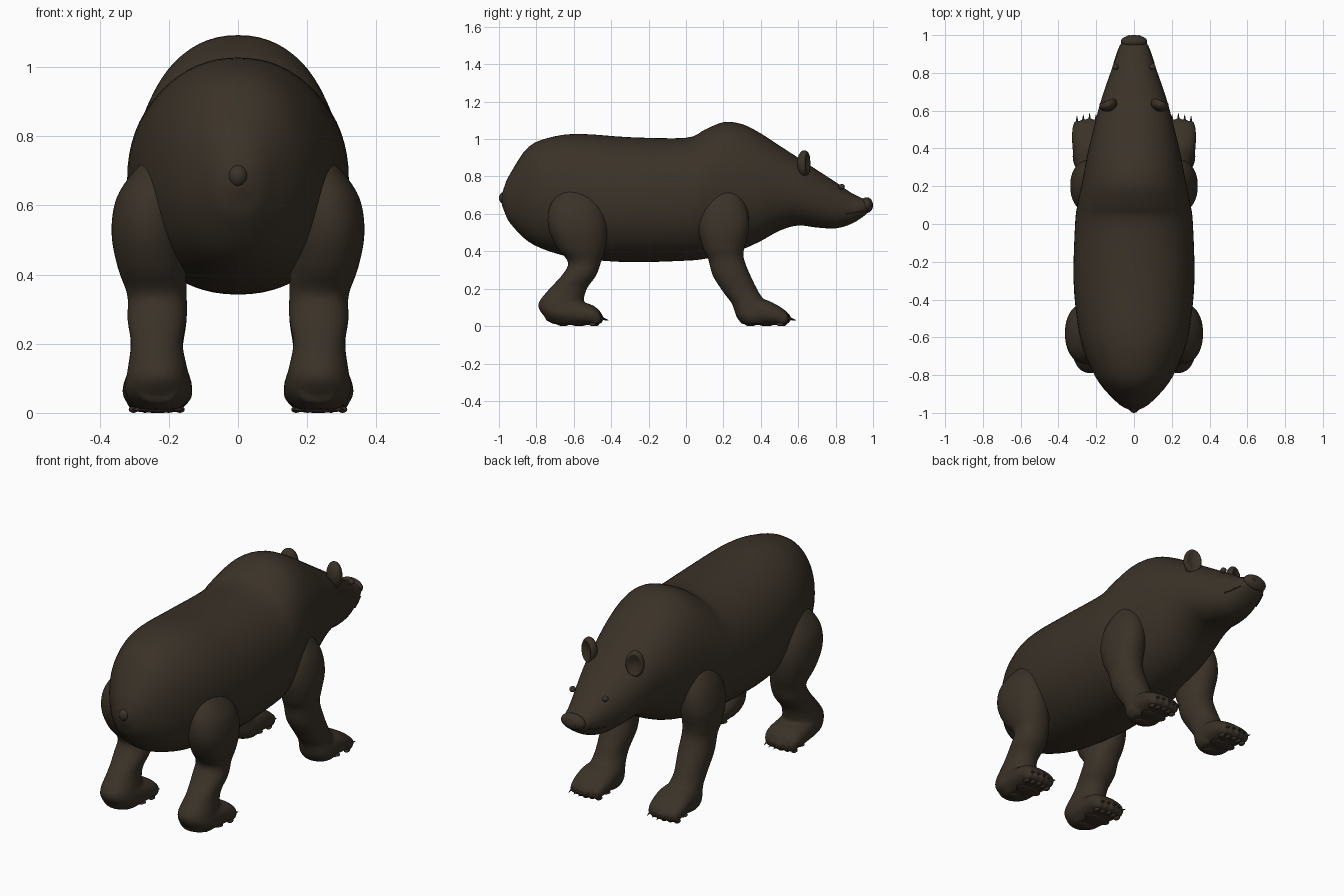
import bpy, bmesh, math
from mathutils import Matrix, Vector

cube = bpy.data.objects.get("Cube")
if cube:
    bpy.data.objects.remove(cube)


def material(name, color):
    m = bpy.data.materials.new(name)
    m.use_nodes = True
    m.diffuse_color = (*color, 1)
    m.node_tree.nodes["Principled BSDF"].inputs["Base Color"].default_value = (*color, 1)
    return m


fur = material("dark brown fur", (0.043, 0.032, 0.021))
pad_skin = material("dark paw pad", (0.045, 0.029, 0.02))


def spline(rows, steps):
    """Smooth the rows of section sizes with a Catmull-Rom curve."""
    out = []
    for i in range(len(rows) - 1):
        a, b, c, d = (Vector(rows[min(max(i + k, 0), len(rows) - 1)]) for k in (-1, 0, 1, 2))
        for s in range(steps):
            t = s / steps
            out.append(b + (c - a) * t / 2 + (a * 2 - b * 5 + c * 4 - d) * t * t / 2
                       + (b * 3 - a - c * 3 + d) * t ** 3 / 2)
    return out + [Vector(rows[-1])]


def loft(bm, rows, axis, steps=4, sides=40, power=2.15):
    """Skin rounded sections: position, x range, then range on the other axis."""
    rings = []
    for t, x0, x1, lo, hi in spline(rows, steps):
        ring = []
        for k in range(sides):
            a = math.tau * k / sides
            c, s = math.cos(a), math.sin(a)
            u = math.copysign(abs(c) ** (2 / power), c)
            v = math.copysign(abs(s) ** (2 / power), s)
            x, w = (x0 + x1) / 2 + u * (x1 - x0) / 2, (lo + hi) / 2 + v * (hi - lo) / 2
            ring.append(bm.verts.new((x, t, w) if axis == "Y" else (x, w, t)))
        rings.append(ring)
    for r, q in zip(rings, rings[1:]):
        for k in range(sides):
            n = (k + 1) % sides
            bm.faces.new((r[k], r[n], q[n], q[k]))
    bm.faces.new(rings[0])
    bm.faces.new(rings[-1])


def ball(bm, center, radii, turn=Matrix(), detail=16):
    m = Matrix.Translation(center) @ turn @ Matrix.Diagonal((*radii, 1))
    return bmesh.ops.create_uvsphere(bm, u_segments=detail * 2, v_segments=detail,
                                     radius=1, matrix=m)["verts"]


def finish(bm, name, mat=fur, mirror=False, blend=0):
    bmesh.ops.recalc_face_normals(bm, faces=bm.faces)
    for f in bm.faces:
        f.smooth = True
    mesh = bpy.data.meshes.new(name)
    bm.to_mesh(mesh)
    bm.free()
    mesh.materials.append(mat)
    ob = bpy.data.objects.new(name, mesh)
    bpy.context.collection.objects.link(ob)
    if blend:
        r = ob.modifiers.new("blend", "REMESH")
        r.mode, r.voxel_size, r.use_smooth_shade = "VOXEL", blend, True
        s = ob.modifiers.new("soften", "SMOOTH")
        s.factor, s.iterations = 0.5, 5
    if mirror:
        m = ob.modifiers.new("both sides", "MIRROR")
        m.use_clip = m.use_mirror_merge = False
    return ob


# Body and head in one skin: y, half width, bottom, top
torso = [(-.985, .02, .65, .70), (-.97, .055, .61, .75), (-.94, .095, .55, .815),
         (-.84, .185, .45, .96), (-.7, .255, .39, 1.015), (-.55, .295, .36, 1.027),
         (-.3, .32, .342, 1.01), (0, .312, .35, 1.007), (.1, .3, .36, 1.05),
         (.2, .28, .38, 1.09), (.3, .26, .41, 1.08), (.4, .24, .455, 1.03),
         (.5, .215, .51, .965), (.6, .19, .538, .9), (.7, .16, .527, .835),
         (.8, .125, .523, .77), (.88, .097, .545, .715), (.94, .077, .58, .685),
         (.97, .06, .605, .675)]
bm = bmesh.new()
loft(bm, [(y, -w, w, lo, hi) for y, w, lo, hi in torso], "Y", sides=64)
finish(bm, "body_and_head")

# Tail nub
bm = bmesh.new()
ball(bm, (0, -.965, .685), (.03, .035, .035))
finish(bm, "tail")

# Nose with nostrils
bm = bmesh.new()
ball(bm, (0, .966, .647), (.07, .034, .042))
finish(bm, "nose")
bm = bmesh.new()
ball(bm, (.025, .995, .645), (.01, .005, .008), detail=8)
finish(bm, "nostrils", mirror=True)

# Eyes
bm = bmesh.new()
ball(bm, (.098, .832, .745), (.016, .017, .015), detail=10)
finish(bm, "eyes", mirror=True)

# Ears with hollowed fronts
bm = bmesh.new()
turn = Matrix.Rotation(-.35, 4, "Z")
for v in ball(bm, (0, 0, 0), (.048, .036, .07), detail=20):
    rim = (v.co.x / .048) ** 2 + (v.co.z / .07) ** 2
    if v.co.y > 0 and rim < .6:
        v.co.y *= .15 + rim
bmesh.ops.transform(bm, matrix=Matrix.Translation((.137, .632, .87)) @ turn, verts=bm.verts)
finish(bm, "ears", mirror=True)

# Mouth creases
curve = bpy.data.curves.new("mouth", "CURVE")
curve.dimensions, curve.bevel_depth = "3D", .003
for side in (-1, 1):
    line = curve.splines.new("POLY")
    line.points.add(2)
    for p, (x, y, z) in zip(line.points, [(.107, .85, .6), (.09, .9, .605), (.073, .945, .615)]):
        p.co = (side * x, y, z, 1)
mouth = bpy.data.objects.new("mouth", curve)
curve.materials.append(fur)
bpy.context.collection.objects.link(mouth)


def leg_pair(name, leg, foot, toe_y):
    # Leg, foot and toes blended into one skin
    bm = bmesh.new()
    loft(bm, leg, "Z")
    loft(bm, foot, "Y", power=2.4)
    toes = [(.168 + i * .0335, toe_y - .007 * abs(i - 2)) for i in range(5)]
    for x, y in toes:
        ball(bm, (x, y, .042), (.021, .033, .034))
    finish(bm, name + "_legs", mirror=True, blend=.009)
    # Claws curve down from the toes
    bm = bmesh.new()
    for x, y in toes:
        m = Matrix.Translation((x, y + .036, .038)) @ Matrix.Rotation(-math.pi / 2 - .3, 4, "X")
        bmesh.ops.create_cone(bm, cap_ends=True, segments=10, radius1=.009, radius2=.001,
                              depth=.045, matrix=m)
    finish(bm, name + "_claws", mirror=True)
    # Sole pads
    bm = bmesh.new()
    ball(bm, (.232, toe_y - .1, .01), (.075, .04, .01))
    ball(bm, (.232, toe_y - .185, .01), (.05, .03, .01))
    for x, y in toes:
        ball(bm, (x, y - .012, .01), (.014, .02, .01), detail=8)
    finish(bm, name + "_pads", pad_skin, mirror=True)


# Front legs: z, x range, y range; feet: y, x range, z range
leg_pair("front",
         [(.745, .2, .25, .17, .24), (.7, .16, .285, .12, .29), (.62, .15, .322, .075, .33),
          (.52, .15, .338, .065, .338), (.42, .15, .328, .09, .312), (.36, .15, .315, .118, .31),
          (.27, .148, .315, .143, .345), (.18, .16, .31, .2, .39), (.12, .15, .315, .245, .43),
          (.05, .14, .325, .27, .45), (.01, .16, .3, .3, .44)],
         [(.28, .2, .26, .04, .08), (.32, .15, .31, .008, .14), (.42, .133, .327, .006, .142),
          (.5, .137, .327, .006, .105), (.54, .15, .315, .012, .075)], .53)

# Rear legs
leg_pair("rear",
         [(.745, .2, .25, -.62, -.55), (.7, .17, .3, -.69, -.49), (.62, .15, .352, -.735, -.44),
          (.52, .15, .366, -.735, -.42), (.42, .15, .348, -.69, -.43), (.34, .148, .32, -.63, -.455),
          (.27, .148, .32, -.665, -.48), (.2, .16, .31, -.73, -.53), (.12, .145, .32, -.79, -.55),
          (.06, .14, .327, -.765, -.55), (.01, .17, .29, -.71, -.55)],
         [(-.75, .17, .29, .03, .14), (-.68, .14, .32, .008, .16), (-.58, .133, .332, .006, .135),
          (-.5, .133, .332, .006, .112), (-.46, .15, .315, .012, .08)], -.472)
